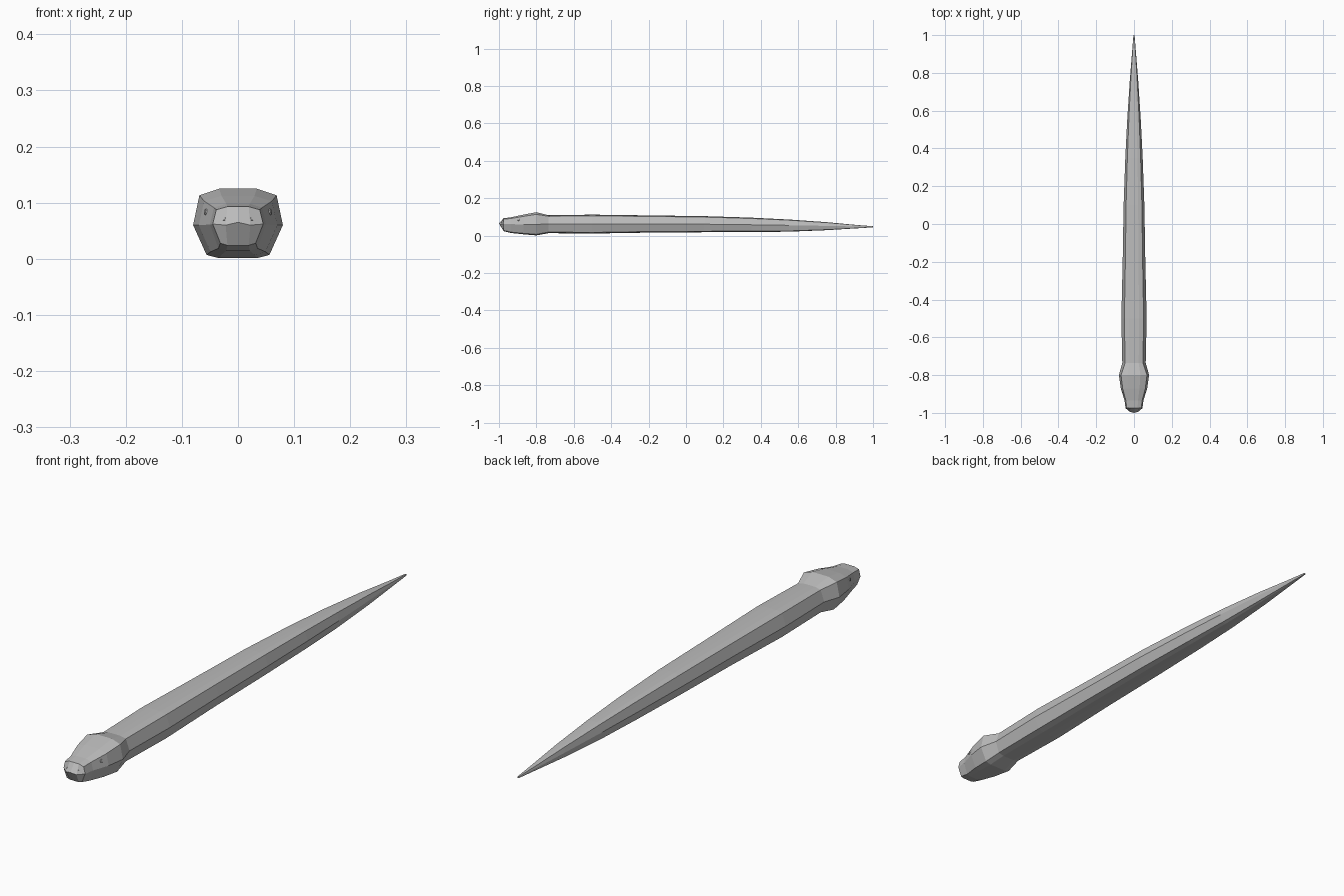
import bpy, bmesh
from mathutils import Vector, Matrix
from mathutils.bvhtree import BVHTree

if "Cube" in bpy.data.objects:
    bpy.data.objects.remove(bpy.data.objects["Cube"])

grey = bpy.data.materials.new("grey_skin")
grey.diffuse_color = (0.5, 0.5, 0.5, 1)
grey.use_nodes = True
grey.node_tree.nodes["Principled BSDF"].inputs["Base Color"].default_value = grey.diffuse_color

# half section: (fraction of half width, fraction of height above/below the side ridge)
HEAD = [(0, 1), (.42, 1), (.86, .82), (1, 0), (.7, -.9), (.42, -1), (0, -1)]
BODY = [(0, 1), (.40, .99), (.76, .88), (1, 0), (.76, -.88), (.40, -.99), (0, -1)]

# stations: y, half width, top z, ridge z, bottom z, section
STATIONS = [
    (-.975, .045, .093, .062, .024, HEAD),
    (-.935, .050, .098, .061, .014, HEAD),
    (-.87, .070, .112, .060, .007, HEAD),
    (-.80, .080, .125, .060, .001, HEAD),
    (-.735, .062, .109, .062, .013, BODY),
    (-.50, .067, .112, .062, .011, BODY),
    (-.20, .060, .108, .062, .016, BODY),
    (.10, .055, .104, .061, .018, BODY),
    (.35, .046, .096, .058, .019, BODY),
    (.55, .036, .086, .055, .021, BODY),
    (.75, .023, .072, .052, .029, BODY),
    (.90, .011, .058, .049, .038, BODY),
    (1.0, .003, .050, .047, .044, BODY),
]


def ring(bm, y, w, top, mid, bot, section):
    half = [(fx * w, mid + fz * ((top - mid) if fz > 0 else (mid - bot))) for fx, fz in section]
    loop = half + [(-x, z) for x, z in half[-2:0:-1]]
    return [bm.verts.new((x, y, z)) for x, z in loop]


def finish(bm, name):
    bmesh.ops.recalc_face_normals(bm, faces=bm.faces)
    mesh = bpy.data.meshes.new(name)
    bm.to_mesh(mesh)
    mesh.materials.append(grey)
    ob = bpy.data.objects.new(name, mesh)
    bpy.context.collection.objects.link(ob)
    return ob


# lofted head, body and tail
bm = bmesh.new()
rings = [ring(bm, *s) for s in STATIONS]
for a, b in zip(rings, rings[1:]):
    for i in range(12):
        j = (i + 1) % 12
        bm.faces.new((a[i], a[j], b[j], b[i]))
bm.faces.new(rings[-1])

# faceted snout: a horizontal mouth ridge across the front ring
f = rings[0]
left, centre, right = [bm.verts.new(p) for p in ((-.022, -.994, .06), (0, -1, .065), (.022, -.994, .06))]
for quad in ((f[0], f[1], right, centre), (f[1], f[2], f[3], right),
             (f[3], f[4], f[5], right), (f[5], f[6], centre, right),
             (f[0], centre, left, f[11]), (f[11], left, f[9], f[10]),
             (f[9], left, f[7], f[8]), (f[7], left, centre, f[6])):
    bm.faces.new(quad)
bmesh.ops.recalc_face_normals(bm, faces=bm.faces)
surface = BVHTree.FromBMesh(bm)
snake = finish(bm, "snake_body")


# small raised plates seated on the skin
def plate(name, point, sides, sx, sy, depth):
    spot, normal, _, _ = surface.find_nearest(Vector(point))
    bm = bmesh.new()
    turn = normal.to_track_quat('Z', 'Y').to_matrix().to_4x4()
    spin = Matrix.Rotation(3.14159 / sides, 4, 'Z')
    bmesh.ops.create_cone(bm, cap_ends=True, segments=sides, radius1=1, radius2=.7, depth=1,
                          matrix=Matrix.Translation(spot) @ turn @ Matrix.Diagonal((sx, sy, depth, 1)) @ spin)
    finish(bm, name)


for side, tag in ((-1, "left"), (1, "right")):
    plate("eye_" + tag, (side * .058, -.895, .084), 8, .007, .007, .005)
    plate("nostril_" + tag, (side * .028, -.99, .074), 4, .003, .005, .002)
